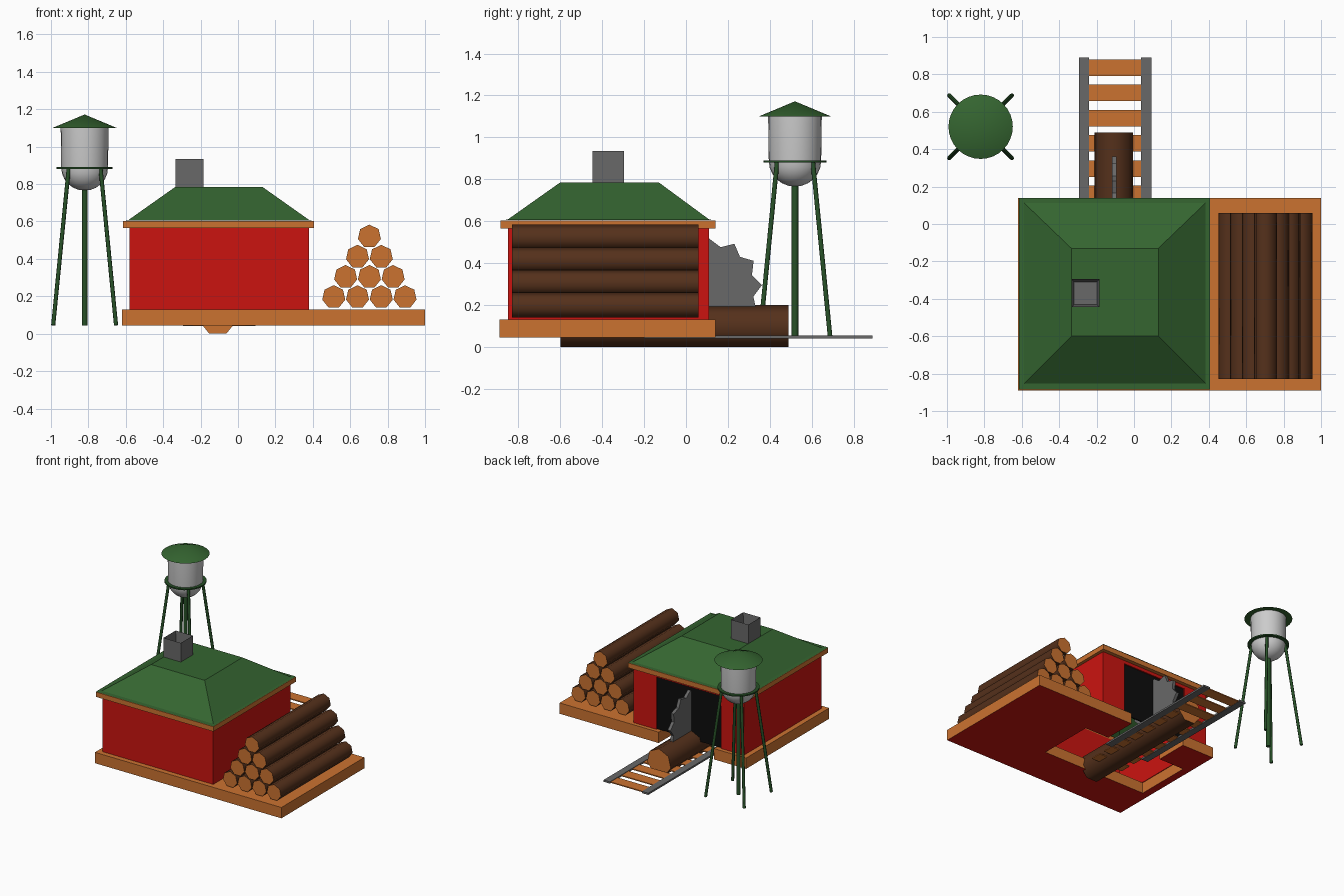
import bpy, bmesh, math
from mathutils import Vector

if "Cube" in bpy.data.objects:
    bpy.data.objects.remove(bpy.data.objects["Cube"])


def mat(name, r, g, b):
    m = bpy.data.materials.new(name)
    m.diffuse_color = (r, g, b, 1)
    m.use_nodes = True
    m.node_tree.nodes["Principled BSDF"].inputs["Base Color"].default_value = m.diffuse_color
    return m


RED = mat("red", 0.6, 0.007, 0.005)
GREEN = mat("green", 0.035, 0.13, 0.03)
DARKGREEN = mat("dark_green", 0.02, 0.08, 0.02)
WOOD = mat("wood", 0.6, 0.17, 0.03)
BARK = mat("bark", 0.09, 0.03, 0.011)
BLACK = mat("black", 0.004, 0.004, 0.004)
STEEL = mat("steel", 0.14, 0.14, 0.14)
TANK = mat("tank_metal", 0.55, 0.55, 0.55)


def finish(name, bm, *mats):
    bmesh.ops.recalc_face_normals(bm, faces=bm.faces)
    me = bpy.data.meshes.new(name)
    bm.to_mesh(me)
    bm.free()
    ob = bpy.data.objects.new(name, me)
    bpy.context.collection.objects.link(ob)
    for m in mats:
        me.materials.append(m)
    return ob


def box(name, x0, x1, y0, y1, z0, z1, m):
    return prism(name, [(x0, y0, z0), (x1, y0, z0), (x1, y1, z0), (x0, y1, z0)], (0, 0, z1 - z0), m)


def prism(name, pts, vec, *mats):
    bm = bmesh.new()
    f = bm.faces.new([bm.verts.new(p) for p in pts])
    r = bmesh.ops.extrude_face_region(bm, geom=[f], use_keep_orig=True)
    bmesh.ops.translate(bm, vec=vec, verts=[v for v in r["geom"] if isinstance(v, bmesh.types.BMVert)])
    return finish(name, bm, *mats)


def log(name, x, z, r, y0, y1):
    # seven-sided trunk: smooth bark, flat sawn ends
    pts = [(x + r * math.sin(i * math.tau / 7), y0, z + r * math.cos(i * math.tau / 7)) for i in range(7)]
    ob = prism(name, pts, (0, y1 - y0, 0), BARK, WOOD)
    for p in ob.data.polygons:
        p.use_smooth = len(p.vertices) == 4
        p.material_index = 0 if p.use_smooth else 1


def lathe(name, profile, x, y, n, m, angle=40):
    # revolve (radius, z) points around a vertical axis
    bm = bmesh.new()
    vs = [bm.verts.new((x + r, y, z)) for r, z in profile]
    es = [bm.edges.new(e) for e in zip(vs, vs[1:])]
    bmesh.ops.spin(bm, geom=vs + es, cent=(x, y, 0), axis=(0, 0, 1), angle=math.tau, steps=n)
    bmesh.ops.remove_doubles(bm, verts=bm.verts, dist=1e-4)
    ob = finish(name, bm, m)
    smooth(ob, angle)


def smooth(ob, angle):
    bpy.ops.object.select_all(action='DESELECT')
    ob.select_set(True)
    bpy.context.view_layer.objects.active = ob
    bpy.ops.object.shade_smooth_by_angle(angle=math.radians(angle))


def rod(name, a, b, r, m, n=8):
    a, b = Vector(a), Vector(b)
    bm = bmesh.new()
    bmesh.ops.create_cone(bm, cap_ends=True, segments=n, radius1=r, radius2=r, depth=(b - a).length)
    bm.transform((b - a).to_track_quat('Z', 'Y').to_matrix().to_4x4())
    bmesh.ops.translate(bm, vec=(a + b) / 2, verts=bm.verts)
    smooth(finish(name, bm, m), 50)


# Platform: notched at the back for the track, open under the house, red underside
outline = [(-.62, -.89), (1, -.89), (1, .14), (.14, .14), (.14, -.12), (.35, -.12),
           (.35, -.57), (-.56, -.57), (-.56, -.12), (-.34, -.12), (-.34, .14), (-.62, .14)]
platform = prism("platform", [(x, y, .045) for x, y in outline], (0, 0, .085), WOOD, RED)
for p in platform.data.polygons:
    if p.normal.z < -.5:
        p.material_index = 1

# House walls with a doorway at the back
T = .025
box("front_wall", -.58, .38, -.85, -.85 + T, .13, .57, RED)
box("left_wall", -.58, -.58 + T, -.85 + T, .11, .13, .57, RED)
box("right_wall", .38 - T, .38, -.85 + T, .11, .13, .57, RED)
box("back_wall_left", -.58 + T, -.38, .11 - T, .11, .13, .57, RED)
box("back_wall_right", .18, .38 - T, .11 - T, .11, .13, .57, RED)
box("door_lintel", -.38, .18, .11 - T, .11, .54, .57, RED)
box("doorway_panel", -.38, .18, .088, .1, .13, .54, BLACK)

# Eave trim ring
box("eave_front", -.615, .405, -.885, -.83, .565, .603, WOOD)
box("eave_back", -.615, .405, .085, .14, .565, .603, WOOD)
box("eave_left", -.615, -.56, -.83, .085, .565, .603, WOOD)
box("eave_right", .35, .405, -.83, .085, .565, .603, WOOD)

# Hipped roof with flat lip and flat top, open below
bm = bmesh.new()
rings = []
for x0, x1, y0, y1, z in [(-.615, .405, -.885, .14, .606), (-.587, .382, -.852, .112, .607),
                          (-.335, .13, -.6, -.13, .785)]:
    rings.append([bm.verts.new((x, y, z)) for x, y in [(x0, y0), (x1, y0), (x1, y1), (x0, y1)]])
for a, b in zip(rings, rings[1:]):
    for i in range(4):
        j = (i + 1) % 4
        bm.faces.new((a[i], a[j], b[j], b[i]))
bm.faces.new(rings[-1])
finish("roof", bm, GREEN)

# Chimney with recessed flue
bm = bmesh.new()
bmesh.ops.create_cube(bm, size=.15)
bmesh.ops.translate(bm, vec=(-.26, -.37, .86), verts=bm.verts)
top = max(bm.faces, key=lambda f: f.calc_center_median().z)
bmesh.ops.inset_region(bm, faces=[top], thickness=.02)
bmesh.ops.translate(bm, vec=(0, 0, -.12), verts=top.verts)
finish("chimney", bm, STEEL)

# Log pile and the log being sawn
for row in range(4):
    for i in range(4 - row):
        log("stacked_log", .512 + row * .0635 + i * .127, .196 + row * .108, .063, -.83, .06)
log("sawn_log", -.108, .0946, .105, -.6, .49)

# Saw blade
teeth = []
for i in range(24):
    a, r = math.tau * i / 24 + .06, .237 if i % 2 == 0 else .2
    teeth.append((-.118, .125 + r * math.cos(a), .28 + r * math.sin(a)))
prism("saw_blade", teeth, (.024, 0, 0), STEEL)

# Track: rails and ties
for x in (-.295, .038):
    box("rail", x, x + .055, -.2, .89, .04, .054, STEEL)
for i in range(10):
    y = .88 - i * .135
    box("tie", -.24, .04, y - .088, y, .042, .05, WOOD)

# Water tower
X, Y = -.82, .52
bowl = [(.125 * math.sin(a), .887 - .122 * math.cos(a)) for a in [i * math.pi / 12 for i in range(7)]]
lathe("water_tank", bowl + [(.128, 1.1)], X, Y, 24, TANK)
lathe("tank_roof", [(0, 1.1), (.172, 1.1), (0, 1.172)], X, Y, 32, GREEN, 35)
lathe("tank_ring", [(.12, .88), (.15, .88), (.15, .89), (.12, .89), (.12, .88)], X, Y, 24, DARKGREEN)
rod("water_pipe", (X, Y, .045), (X, Y, .78), .016, DARKGREEN, 10)
for sx in (-1, 1):
    for sy in (-1, 1):
        rod("tower_leg", (X + sx * .168, Y + sy * .168, .045), (X + sx * .085, Y + sy * .085, .885), .011, DARKGREEN)
